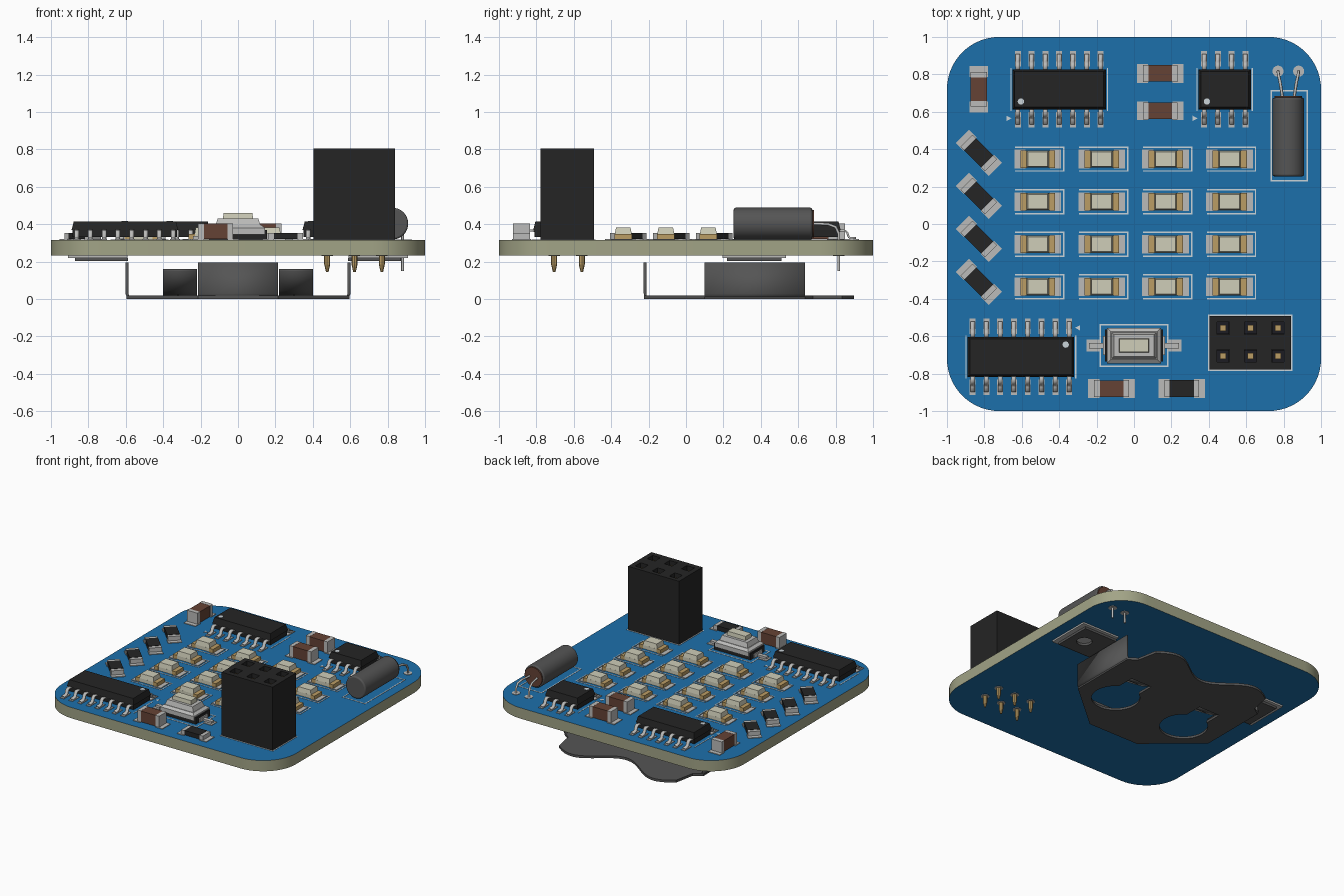
import bpy, bmesh, math
from mathutils import Matrix, Vector

if "Cube" in bpy.data.objects:
    bpy.data.objects.remove(bpy.data.objects["Cube"])

T, B = 0.315, 0.232            # board top and bottom heights


def material(name, r, g, b):
    m = bpy.data.materials.new(name)
    m.diffuse_color = (r, g, b, 1)
    m.use_nodes = True
    m.node_tree.nodes["Principled BSDF"].inputs["Base Color"].default_value = m.diffuse_color
    return m


BLUE = material("solder_mask", 0.012, 0.16, 0.41)
EDGE = material("board_edge", 0.36, 0.37, 0.24)
BLACK = material("black_plastic", 0.018, 0.018, 0.018)
METAL = material("tin", 0.5, 0.5, 0.49)
SILK = material("silkscreen", 0.6, 0.66, 0.7)
BROWN = material("ceramic", 0.13, 0.055, 0.035)
CREAM = material("cream_lens", 0.62, 0.61, 0.48)
GOLD = material("gold", 0.5, 0.34, 0.13)
STEEL = material("dark_steel", 0.09, 0.09, 0.09)
NAVY = material("shaft_black", 0.012, 0.012, 0.016)


def place(name, mesh, mat, loc=(0, 0, 0), rot=0):
    if not mesh.materials:
        mesh.materials.append(mat)
        mesh.shade_smooth()
        mesh.set_sharp_from_angle(angle=math.radians(30))
    ob = bpy.data.objects.new(name, mesh)
    ob.location = loc
    ob.rotation_euler.z = rot
    bpy.context.collection.objects.link(ob)
    return ob


def to_mesh(name, bm):
    me = bpy.data.meshes.new(name)
    bm.to_mesh(me)
    bm.free()
    return me


def boxes(name, items):
    """Boxes as (cx, cy, z0, sx, sy, sz, optional inset of the top)."""
    bm = bmesh.new()
    for cx, cy, z0, sx, sy, sz, *inset in items:
        i = inset[0] if inset else 0
        for v in bmesh.ops.create_cube(bm, size=1)["verts"]:
            k = 2 * i if v.co.z > 0 else 0
            v.co = (cx + v.co.x * (sx - k), cy + v.co.y * (sy - k), z0 + (v.co.z + .5) * sz)
    return to_mesh(name, bm)


def cylinders(name, items, segs=16):
    """Upright cones as (x, y, z0, height, bottom radius, top radius)."""
    bm = bmesh.new()
    for x, y, z, h, r1, r2 in items:
        bmesh.ops.create_cone(bm, cap_ends=True, segments=segs, radius1=r1, radius2=r2, depth=h,
                              matrix=Matrix.Translation((x, y, z + h / 2)))
    return to_mesh(name, bm)


def flat(name, loops, z0, z1):
    """Extruded 2D outline; further loops are holes."""
    cu = bpy.data.curves.new(name, 'CURVE')
    cu.dimensions, cu.fill_mode, cu.extrude = '2D', 'BOTH', (z1 - z0) / 2
    for pts in loops:
        s = cu.splines.new('POLY')
        s.points.add(len(pts) - 1)
        for p, (x, y) in zip(s.points, pts):
            p.co = (x, y, 0, 1)
        s.use_cyclic_u = True
    ob = bpy.data.objects.new(name, cu)
    bpy.context.collection.objects.link(ob)
    me = bpy.data.meshes.new_from_object(ob.evaluated_get(bpy.context.evaluated_depsgraph_get()))
    bpy.data.objects.remove(ob)
    bm = bmesh.new()
    bm.from_mesh(me)
    bmesh.ops.remove_doubles(bm, verts=bm.verts, dist=1e-5)
    bmesh.ops.recalc_face_normals(bm, faces=bm.faces)
    bmesh.ops.translate(bm, verts=bm.verts, vec=(0, 0, (z0 + z1) / 2))
    me.materials.clear()
    out = to_mesh(name, bm)
    return out


def ribbon(name, strips, mat, thick, loc=(0, 0, 0), rot=0):
    """Sheet metal: each strip is (path points, width vector)."""
    bm = bmesh.new()
    for path, w in strips:
        w = Vector(w) / 2
        rows = [(bm.verts.new(Vector(p) - w), bm.verts.new(Vector(p) + w)) for p in path]
        for a, b in zip(rows, rows[1:]):
            bm.faces.new((a[0], a[1], b[1], b[0]))
    ob = place(name, to_mesh(name, bm), mat, loc, rot)
    mod = ob.modifiers.new("thickness", 'SOLIDIFY')
    mod.thickness, mod.offset = thick, 0
    return ob


def arc(cx, cy, r, a0, a1, n):
    return [(cx + r * math.cos(math.radians(a0 + (a1 - a0) * i / n)),
             cy + r * math.sin(math.radians(a0 + (a1 - a0) * i / n))) for i in range(n + 1)]


def rect(cx, cy, sx, sy):
    return [(cx + i * sx / 2, cy + j * sy / 2) for i, j in ((-1, -1), (1, -1), (1, 1), (-1, 1))]


def frame(cx, cy, sx, sy, w=0.008):
    return [(cx, cy + s * sy / 2, T, sx + w, w, .002) for s in (-1, 1)] + \
           [(cx + s * sx / 2, cy, T, w, sy, .002) for s in (-1, 1)]


# Board: blue faces, olive edge
outline = [p for cx, cy, a in ((.72, .72, 0), (-.72, .72, 90), (-.72, -.72, 180), (.72, -.72, 270))
           for p in arc(cx, cy, .28, a, a + 90, 14)]
board = place("board", flat("board", [outline], B, T), BLUE)
board.data.materials.append(EDGE)
for f in board.data.polygons:
    f.material_index = 0 if abs(f.normal.z) > .5 else 1

# Chip parts: pads, end caps and bodies shared by all instances
pads = boxes("chip_pads", [(s * .095, 0, 0, .06, .1, .005) for s in (-1, 1)])
caps = boxes("capacitor_ends", [(s * .078, 0, .004, .03, .09, .086) for s in (-1, 1)])
ceramic = boxes("capacitor_body", [(0, 0, .005, .126, .088, .084)])
res_ends = boxes("resistor_ends", [(s * .078, 0, .004, .03, .09, .033) for s in (-1, 1)])
res_body = boxes("resistor_body", [(0, 0, .005, .13, .09, .034)])
led_base = boxes("led_base", [(0, 0, .004, .14, .092, .028)])
led_ends = boxes("led_terminals", [(s * .075, 0, .004, .034, .094, .029) for s in (-1, 1)])
led_lens = boxes("led_lens", [(0, 0, .03, .12, .092, .036, .007)])
led_mark = boxes("led_outline", [(.01, s * .064, 0, .26, .007, .002) for s in (-1, 1)]
                 + [(.139, 0, 0, .007, .135, .002)])

for x, y, r in ((-.83, .72, 90), (.14, .805, 0), (.14, .605, 0), (-.12, -.88, 0)):
    for n, me, m in (("capacitor_pads", pads, METAL), ("capacitor_ends", caps, METAL),
                     ("capacitor_body", ceramic, BROWN)):
        place(n, me, m, (x, y, T), math.radians(r))
for x, y, r in [(.255, -.88, 0)] + [(-.83, .38 - .23 * i, -45) for i in range(4)]:
    for n, me, m in (("resistor_pads", pads, METAL), ("resistor_ends", res_ends, METAL),
                     ("resistor_body", res_body, BLACK)):
        place(n, me, m, (x, y, T), math.radians(r))
for i in range(4):
    for j in range(4):
        for n, me, m in (("led_pads", pads, METAL), ("led_base", led_base, CREAM),
                         ("led_terminals", led_ends, GOLD), ("led_lens", led_lens, CREAM),
                         ("led_outline", led_mark, SILK)):
            place(n, me, m, (-.515 + .342 * i, .347 - .2275 * j, T))

# Gull-wing integrated circuits
for n, x, y, w, pins, rot in (("timer_chip", -.4, .72, .5, 7, 0), ("clock_chip", .485, .72, .28, 4, 0),
                              ("driver_chip", -.605, -.71, .57, 8, math.pi)):
    xs = [(i - (pins - 1) / 2) * .0738 for i in range(pins)]
    loc = (x, y, T)
    place(n + "_body", boxes(n, [(0, 0, .016, w - .012, .2, .04), (0, 0, .054, w, .214, .046, .012)]),
          BLACK, loc, rot)
    place(n + "_pads", boxes(n, [(px, s * .163, 0, .032, .084, .005) for px in xs for s in (-1, 1)]),
          METAL, loc, rot)
    ribbon(n + "_leads", [([(px, s * a, b) for a, b in ((.1, .05), (.13, .05), (.142, .04), (.15, .016),
                                                       (.16, .01), (.188, .01))], (.024, 0, 0))
                          for px in xs for s in (-1, 1)], METAL, .011, loc, rot)
    place(n + "_dot", cylinders(n, [(.045 - w / 2, -.065, .098, .004, .017, .017)]), SILK, loc, rot)
    place(n + "_marks", boxes(n, [(s * (w / 2 + .008), 0, 0, .007, .23, .002) for s in (-1, 1)]),
          SILK, loc, rot)
    ax = -w / 2 - .005
    place(n + "_arrow", flat(n, [[(ax, -.155), (ax - .026, -.141), (ax - .026, -.169)]], 0, .002),
          SILK, loc, rot)

# Push button
key = (0, -.65, T)
place("button_base", boxes("b", [(0, 0, .004, .31, .17, .05)]), BLACK, key)
place("button_cover", boxes("b", [(0, 0, .03, .29, .19, .035), (0, 0, .065, .29, .19, .015, .02),
                                  (0, 0, .08, .24, .14, .036, .012)]), METAL, key)
place("button_cap", boxes("b", [(0, 0, .11, .162, .076, .036, .004)]), CREAM, key)
place("button_terminals", boxes("b", [(s * .19, 0, .006, .1, .03, .016) for s in (-1, 1)]
      + [(s * .155, 0, .006, .02, .1, .03) for s in (-1, 1)]), METAL, key)
place("button_pads", boxes("b", [(s * .218, 0, 0, .07, .064, .005) for s in (-1, 1)]), METAL, key)

# Socket header with square openings, contacts and pins
grid = [(.477 + .146 * i, y) for i in range(3) for y in (-.557, -.705)]
body = rect(.622, -.635, .435, .285)
place("header_body", flat("header", [body] + [rect(x, y, .066, .066) for x, y in grid], .6, .805), BLACK)
place("header_lower_body", boxes("header", [(.622, -.635, T, .435, .285, .6 - T)]), BLACK)
place("header_shafts", boxes("header", [(x, y, .6, .064, .064, .16) for x, y in grid]), NAVY)
place("header_contacts", boxes("header", [(x, y, .755, .032, .032, .025) for x, y in grid]), GOLD)
place("header_pins", cylinders("header", [q for x, y in grid for q in
      ((x, y, .185, .06, .016, .016), (x, y, .145, .04, .007, .016))], 8), GOLD)

# Crystal can with bent leads
me = cylinders("can", [(0, 0, 0, .42, .085, .085)], 40)
me.transform(Matrix.Translation((.825, .675, .403)) @ Matrix.Rotation(math.radians(90), 4, 'X'))
can = place("crystal_can", me, STEEL)
bev = can.modifiers.new("rim", 'BEVEL')
bev.width, bev.segments, bev.limit_method = .01, 3, 'ANGLE'
me = cylinders("can_end", [(0, 0, 0, .03, .074, .074)], 32)
me.transform(Matrix.Translation((.825, .685, .403)) @ Matrix.Rotation(math.radians(90), 4, 'X'))
place("crystal_end", me, BROWN)
cu = bpy.data.curves.new("crystal_leads", 'CURVE')
cu.dimensions, cu.bevel_depth, cu.bevel_resolution, cu.use_fill_caps = '3D', .008, 1, True
for s in (-1, 1):
    s_pts = ((.03, .67, .403), (.044, .76, .4), (.053, .8, .385), (.055, .817, .35), (.055, .817, .15))
    sp = cu.splines.new('POLY')
    sp.points.add(len(s_pts) - 1)
    for p, (a, b, c) in zip(sp.points, s_pts):
        p.co = (.825 + s * a, b, c, 1)
cu.materials.append(METAL)
bpy.context.collection.objects.link(bpy.data.objects.new("crystal_leads", cu))
holes = [(.77, .817), (.88, .817)]
place("through_hole_pads", cylinders("ring", [(x, y, z, .004, .03, .03) for x, y in holes + grid
                                              for z in (T - .001, B - .003)]), METAL)

# Printed outlines on the top
place("top_outlines", boxes("outline", frame(.83, .472, .19, .482) + frame(0, -.65, .362, .222)
      + frame(.622, -.635, .444, .294)), SILK)

# Coin cell clip under the board: plate with keyholes, spring tabs, legs, feet and stop
lobe = [(x, .815 - .085 * math.cos(2 * math.pi * x / .7)) for x in [.5 - i / 24 for i in range(12)]]
half = [(.215, -.225), (.595, .1), (.595, .635), (.53, .68), (.515, .76)] + lobe
plate = half + [(0, .73)] + [(-x, y) for x, y in reversed(half)]
keyhole = arc(.31, .17, .17, 122, 418, 30) + [(.4, .45), (.22, .45)]
place("clip_plate", flat("clip", [plate, keyhole, [(-x, y) for x, y in reversed(keyhole)]], 0, .018), STEEL)
ribbon("clip_spring_tabs", [([(s * .31, .455, .01), (s * .31, .36, .05), (s * .31, .2, .155)], (.18, 0, 0))
                            for s in (-1, 1)], STEEL, .014)
ribbon("clip_legs", [([(s * x, .3675, z) for x, z in ((.57, .009), (.588, .014), (.594, .03), (.594, .195))],
                      (0, .535, 0)) for s in (-1, 1)], STEEL, .016)
ribbon("clip_stop", [([(0, y, z) for y, z in ((-.2, .009), (-.215, .013), (-.219, .03), (-.219, .195))],
                      (.43, 0, 0))], STEEL, .014)
for s in (-1, 1):
    place("clip_foot", flat("foot", [rect(s * .73, .365, .285, .29), arc(s * .76, .365, .055, 0, 345, 23)],
                            .203, .22), STEEL)
place("clip_pads", boxes("pad", [(s * .75, .365, .22, .32, .34, .0135) for s in (-1, 1)]), METAL)
